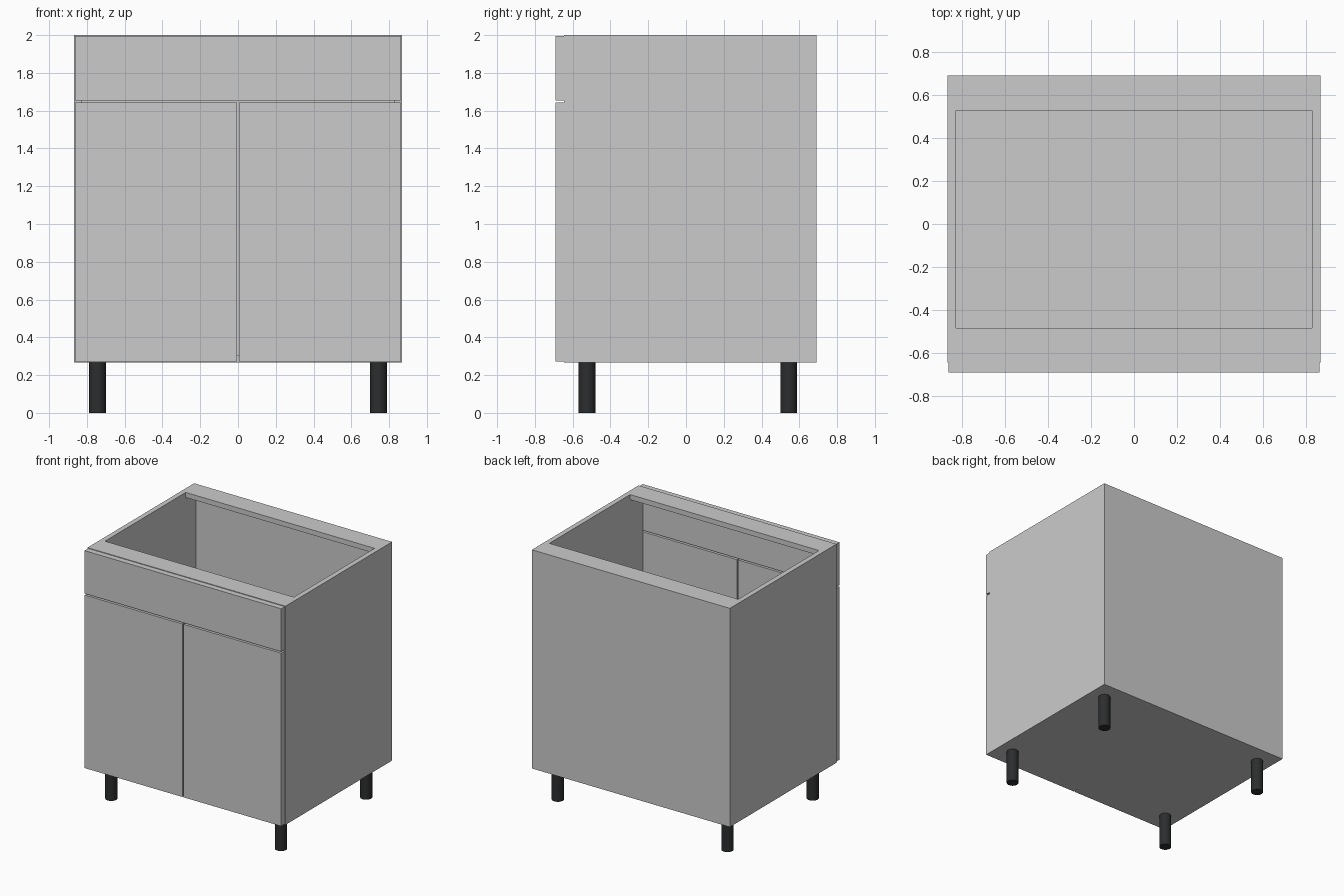
import bpy, bmesh

if "Cube" in bpy.data.objects:
    bpy.data.objects.remove(bpy.data.objects["Cube"])

def box(name, x0, x1, y0, y1, z0, z1):
    """Axis-aligned panel given by its extents."""
    bm = bmesh.new()
    bmesh.ops.create_cube(bm, size=1)
    for v in bm.verts:
        v.co = (x1 if v.co.x > 0 else x0,
                y1 if v.co.y > 0 else y0,
                z1 if v.co.z > 0 else z0)
    me = bpy.data.meshes.new(name)
    bm.to_mesh(me)
    bm.free()
    ob = bpy.data.objects.new(name, me)
    bpy.context.collection.objects.link(ob)
    return ob

W, T = 0.868, 0.04                 # half width, board thickness
FRONT, CARCASS, BACK = -0.69, -0.645, 0.69
BASE, TOP = 0.267, 2.0
IN = W - T                         # inner half width
FW = 0.862                         # half width of the fronts

# Carcass: sides, floor, back and the two top rails
box("left_side", -W, -IN, CARCASS, BACK, BASE, TOP)
box("right_side", IN, W, CARCASS, BACK, BASE, TOP)
box("floor_panel", -IN, IN, CARCASS, BACK, BASE, BASE + T)
box("back_panel", -IN, IN, BACK - 0.035, BACK, BASE + T, TOP - T)
box("front_top_rail", -IN, IN, CARCASS, CARCASS + 0.162, TOP - T, TOP)
box("back_top_rail", -IN, IN, BACK - 0.162, BACK, TOP - T, TOP)

# Fronts: drawer panel above two doors
box("drawer_front", -FW, FW, FRONT, CARCASS, 1.655, 1.995)
box("left_door", -FW, -0.005, FRONT, CARCASS, 0.272, 1.643)
box("right_door", 0.005, FW, FRONT, CARCASS, 0.272, 1.643)

# Round black legs
black = bpy.data.materials.new("black_plastic")
black.diffuse_color = (0.025, 0.026, 0.027, 1)
black.use_nodes = True
black.node_tree.nodes["Principled BSDF"].inputs["Base Color"].default_value = black.diffuse_color
for side, x in (("left", -0.744), ("right", 0.744)):
    for end, y in (("front", -0.524), ("back", 0.543)):
        bpy.ops.mesh.primitive_cylinder_add(vertices=32, radius=0.044, depth=BASE,
                                            location=(x, y, BASE / 2))
        leg = bpy.context.object
        leg.name = f"{end}_{side}_leg"
        leg.data.materials.append(black)
        bpy.ops.object.shade_smooth_by_angle()
